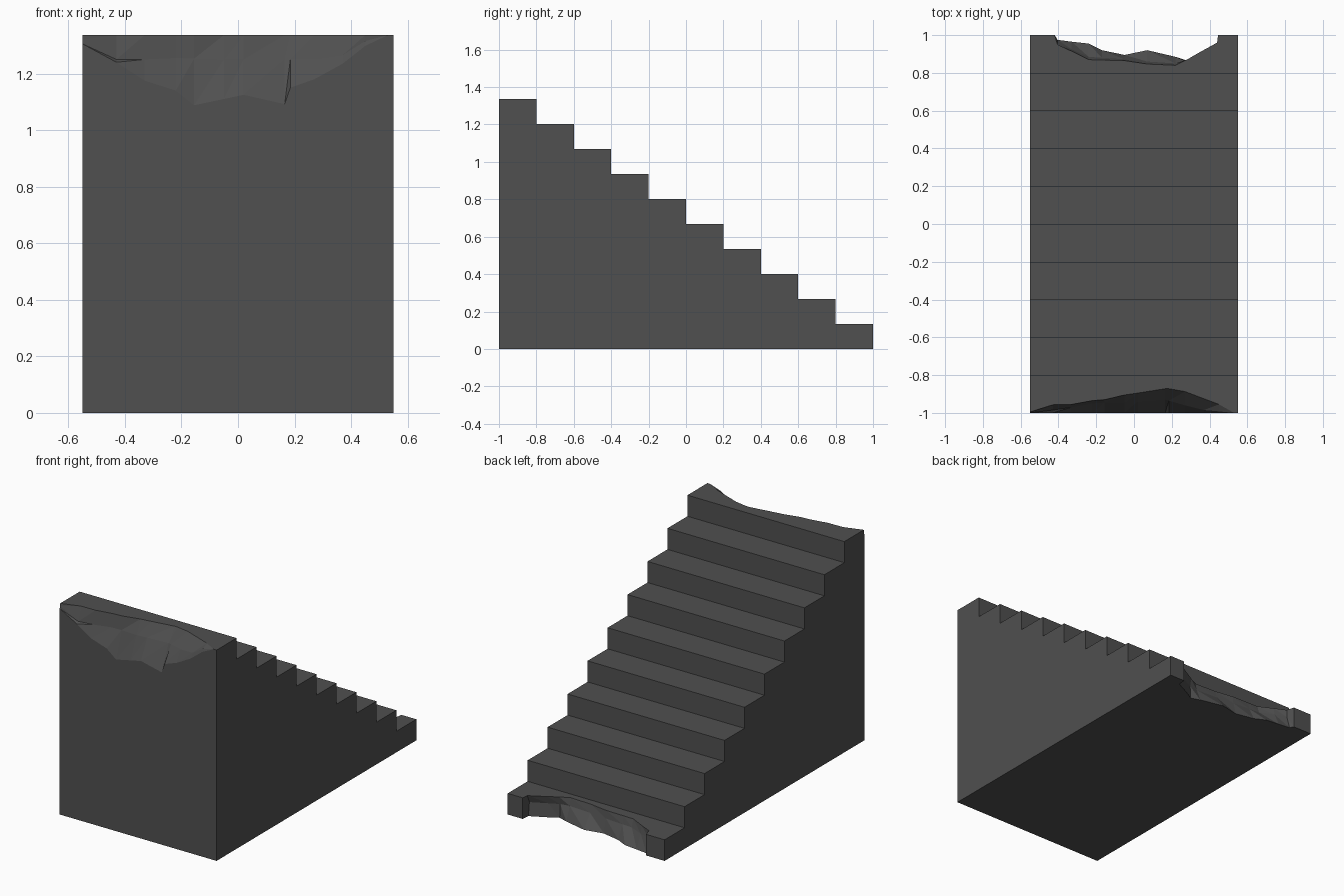
import bpy, bmesh

if "Cube" in bpy.data.objects:
    bpy.data.objects.remove(bpy.data.objects["Cube"])

W, STEPS, RUN, H = 0.55, 10, 0.2, 1.336
RISE = H / STEPS

stone = bpy.data.materials.new("dark grey stone")
stone.diffuse_color = (0.08, 0.08, 0.08, 1)
stone.use_nodes = True
stone.node_tree.nodes["Principled BSDF"].inputs["Base Color"].default_value = stone.diffuse_color

bm = bmesh.new()


def face(points):
    return bm.faces.new([bm.verts.new(p) for p in points])


def strip(a, b):
    """Triangulated band between two broken edge lines."""
    for i in range(len(a) - 1):
        for tri in ((a[i], a[i + 1], b[i + 1]), (a[i], b[i + 1], b[i])):
            if len(set(tri)) == 3:
                face(tri)


# Broken upper edge: x, front z, ledge y, ledge z, top y
upper = [
    (-W, 1.305, -0.998, 1.32, -0.995),
    (-0.43, 1.24, -0.985, 1.25, -0.957),
    (-0.33, 1.175, -0.97, 1.25, -0.955),
    (-0.22, 1.14, -0.95, 1.255, -0.935),
    (-0.155, 1.088, -0.945, 1.253, -0.93),
    (-0.05, 1.11, -0.945, 1.25, -0.905),
    (0.02, 1.125, -0.94, 1.25, -0.895),
    (0.165, 1.092, -0.93, 1.25, -0.872),
    (0.185, 1.15, -0.935, 1.25, -0.872),
    (0.27, 1.18, -0.96, 1.25, -0.887),
    (0.37, 1.235, -0.985, 1.265, -0.925),
    (0.45, 1.298, -0.992, 1.315, -0.955),
    (0.53, H, -1, H, -1),
]
u_front = [(x, -1, zf) for x, zf, ym, zm, yt in upper]
u_mid = [(x, ym, zm) for x, zf, ym, zm, yt in upper]
u_top = [(x, yt, H) for x, zf, ym, zm, yt in upper]

# Broken bottom step: x, top y, middle y, bottom y
lower = [
    (-0.42, 1, 1, 1),
    (-0.405, 0.95, 0.95, 0.975),
    (-0.33, 0.915, 0.925, 0.965),
    (-0.24, 0.87, 0.885, 0.955),
    (-0.17, 0.868, 0.88, 0.92),
    (-0.05, 0.865, 0.872, 0.895),
    (0.07, 0.847, 0.86, 0.92),
    (0.22, 0.84, 0.85, 0.885),
    (0.28, 0.87, 0.86, 0.865),
    (0.34, 0.905, 0.89, 0.90),
    (0.44, 0.96, 0.94, 0.95),
    (0.445, 1, 1, 1),
]
l_top = [(x, yt, RISE) for x, yt, ym, yb in lower]
l_mid = [(x, ym, 0.085) for x, yt, ym, yb in lower]
l_bot = [(x, yb, 0) for x, yt, ym, yb in lower]

# Chipped surfaces
strip(u_front, u_mid)
strip(u_mid, u_top)
strip(l_bot, l_mid)
strip(l_mid, l_top)

# Tall front wall and underside, following the broken edges
face([(-W, -1, 0), (W, -1, 0), (W, -1, H)] + u_front[::-1])
face([(W, -1, 0), (-W, -1, 0), (-W, 1, 0)] + l_bot + [(W, 1, 0)])

# Treads: the top and bottom ones follow the broken edges
for i in range(STEPS):
    y0, y1, z = -1 + i * RUN, -1 + (i + 1) * RUN, H - i * RISE
    near = u_top + [(W, y0, z)] if i == 0 else [(-W, y0, z), (W, y0, z)]
    far = ([(W, y1, z)] + (l_top[::-1] if i == STEPS - 1 else [])
           + [(-W, y1, z)])
    z = RISE if i == STEPS - 1 else z
    face(near + far)

# Risers between the treads
for i in range(STEPS - 1):
    y, z = -1 + (i + 1) * RUN, H - i * RISE
    face([(W, y, z - RISE), (-W, y, z - RISE), (-W, y, z), (W, y, z)])

# Remaining stubs of the bottom riser
for xa, xm, xt in ((-W, lower[0][0], 0), (W, lower[-1][0], 0)):
    face([(xa, 1, 0), (xm, 1, 0), (xm, 1, 0.085), (xm, 1, RISE), (xa, 1, RISE)])

# Stepped side walls; the left one loses its upper corner
profile = [(-0.8, H)]
for i in range(1, STEPS):
    z = H - i * RISE
    profile += [(-1 + i * RUN, z), (-1 + (i + 1) * RUN, z)]
profile += [(1, 0), (-1, 0)]
face([(W, y, z) for y, z in profile + [(-1, H)]])
face([(-W, y, z) for y, z in profile] + [u_front[0], u_mid[0], u_top[0]])

bmesh.ops.remove_doubles(bm, verts=bm.verts[:], dist=0.0005)
bmesh.ops.recalc_face_normals(bm, faces=bm.faces[:])

mesh = bpy.data.meshes.new("stone_stairs")
bm.to_mesh(mesh)
bm.free()
mesh.materials.append(stone)
stairs = bpy.data.objects.new("stone_stairs", mesh)
bpy.context.collection.objects.link(stairs)
